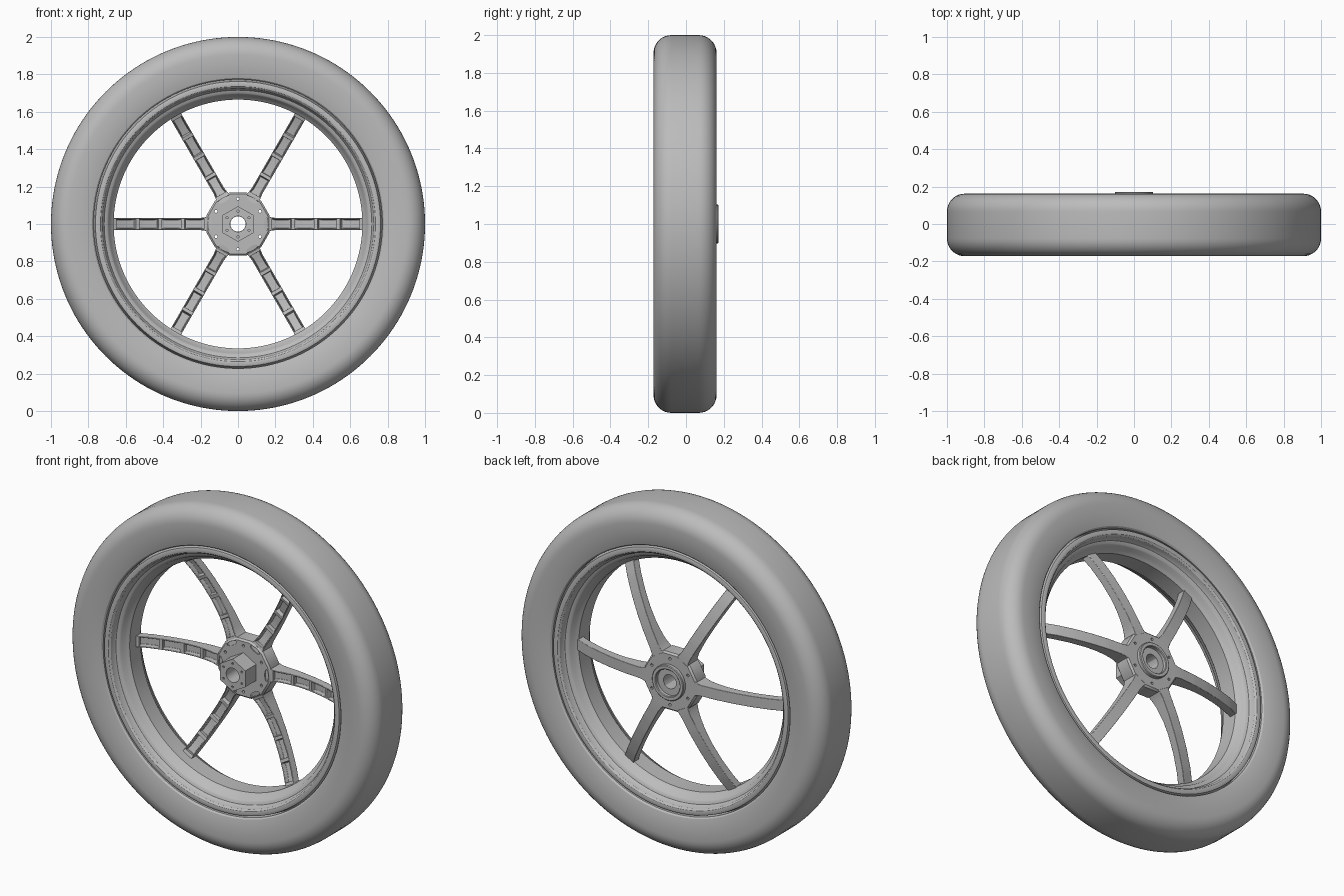
import bpy, bmesh, math
from mathutils import Matrix, Vector

if "Cube" in bpy.data.objects:
    bpy.data.objects.remove(bpy.data.objects["Cube"])

CENTRE = Vector((0, 0, 1))

grey = bpy.data.materials.new("plain_grey")
grey.use_nodes = True
grey.diffuse_color = (0.5, 0.5, 0.5, 1)
grey.node_tree.nodes["Principled BSDF"].inputs["Base Color"].default_value = (0.5, 0.5, 0.5, 1)


def finish(name, bm, angle=30):
    bmesh.ops.recalc_face_normals(bm, faces=bm.faces)
    mesh = bpy.data.meshes.new(name)
    bm.to_mesh(mesh)
    bm.free()
    mesh.materials.append(grey)
    ob = bpy.data.objects.new(name, mesh)
    bpy.context.collection.objects.link(ob)
    ob.location = CENTRE
    smooth(ob, angle)
    return ob


def smooth(ob, angle=30):
    bpy.ops.object.select_all(action="DESELECT")
    ob.select_set(True)
    bpy.context.view_layer.objects.active = ob
    bpy.ops.object.shade_smooth_by_angle(angle=math.radians(angle))


def lathe(name, profile, steps=128, turn=0.0):
    """Spin a closed (radius, y) outline round the axle."""
    bm = bmesh.new()
    rings = []
    for i in range(steps):
        a = turn + math.tau * i / steps
        rings.append([bm.verts.new((r * math.cos(a), y, r * math.sin(a))) for r, y in profile])
    n = len(profile)
    for i in range(steps):
        p, q = rings[i], rings[(i + 1) % steps]
        for j in range(n):
            k = (j + 1) % n
            bm.faces.new((p[j], p[k], q[k], q[j]))
    return finish(name, bm)


def cylinder(bm, r, y0, y1, x=0.0, z=0.0, sides=24, scale=(1, 1)):
    m = (Matrix.Translation((x, (y0 + y1) / 2, z))
         @ Matrix.Diagonal((scale[0], 1, scale[1], 1))
         @ Matrix.Rotation(math.pi / 2, 4, "X"))
    bmesh.ops.create_cone(bm, cap_ends=True, segments=sides, radius1=r, radius2=r,
                          depth=y1 - y0, matrix=m)


def cut(ob, bm):
    """Subtract the solids in bm from ob."""
    tool = finish("cutter", bm)
    tool.hide_render = True
    mod = ob.modifiers.new("cut", "BOOLEAN")
    mod.operation, mod.object, mod.solver = "DIFFERENCE", tool, "EXACT"
    bpy.context.view_layer.objects.active = ob
    bpy.ops.object.modifier_apply(modifier=mod.name)
    bpy.data.objects.remove(tool)
    smooth(ob)


def both_sides(half):
    return half + [(r, -y) for r, y in reversed(half)]


# Tyre: square tread with round shoulders
shoulder = [(0.905 + 0.095 * math.cos(math.radians(a)), 0.072 + 0.095 * math.sin(math.radians(a)))
            for a in range(0, 91, 10)]
tyre = lathe("tyre", both_sides(shoulder + [(0.86, 0.166), (0.81, 0.16), (0.78, 0.152), (0.772, 0.143),
                                            (0.772, 0.1)]), 160)
tyre.location.y = -0.005

# Rim: rolled lips stepping down to a narrow well
rim = lathe("rim", both_sides([(0.775, 0.09), (0.765, 0.135), (0.762, 0.146), (0.75, 0.15), (0.735, 0.147),
                               (0.726, 0.138), (0.722, 0.115), (0.715, 0.105), (0.7, 0.1),
                               (0.692, 0.092), (0.685, 0.07), (0.672, 0.058), (0.665, 0.05)]), 160)
rim.location.y = -0.005


def curve_y(points, r):
    """Smoothly interpolate y along a list of (radius, y)."""
    for (r0, y0), (r1, y1) in zip(points, points[1:]):
        if r <= r1:
            t = (r - r0) / (r1 - r0)
            return y0 + (y1 - y0) * t
    return points[-1][1]


# Spokes: dished arms, thicker at the hub, with four pockets in the front
BACK = [(0.1, 0.15), (0.2, 0.149), (0.3, 0.142), (0.4, 0.128), (0.5, 0.107), (0.6, 0.078), (0.68, 0.045)]
FRONT = [(0.1, 0.05), (0.17, 0.06), (0.24, 0.077), (0.32, 0.084), (0.4, 0.079), (0.5, 0.06),
         (0.6, 0.03), (0.68, -0.004)]
stations, pocketed = [0.1], []
for p in range(4):
    start = 0.178 + p * 0.121
    for k in range(5):
        stations.append(start + k * 0.028)
    pocketed += range(1 + 5 * p, 5 + 5 * p)
stations.append(0.68)

for s in range(6):
    bm = bmesh.new()
    rows = []
    for r in stations:
        w = 0.032 + max(0, 0.19 - r) * 0.3
        f, b = curve_y(FRONT, r), curve_y(BACK, r)
        rows.append([bm.verts.new(c) for c in ((r, f, -w), (r, f, w), (r, b, w), (r, b, -w))])
    fronts = []
    for i, (p, q) in enumerate(zip(rows, rows[1:])):
        for j in range(4):
            face = bm.faces.new((p[j], p[(j + 1) % 4], q[(j + 1) % 4], q[j]))
            if j == 0 and i in pocketed:
                fronts.append(face)
    bm.faces.new(rows[0])
    bm.faces.new(rows[-1])
    bmesh.ops.recalc_face_normals(bm, faces=bm.faces)
    bmesh.ops.inset_region(bm, faces=fronts, thickness=0.007, depth=0)
    bmesh.ops.inset_region(bm, faces=fronts, thickness=0.003, depth=-0.025)
    bm.transform(Matrix.Rotation(s * math.pi / 3, 4, "Y"))
    spoke = finish(f"spoke_{s + 1}", bm)
    bevel = spoke.modifiers.new("soft_edges", "BEVEL")
    bevel.width, bevel.segments = 0.003, 2

# Hub: twelve-sided body with bolt holes and a slot at each spoke root
hub = lathe("hub_body", [(0.042, 0.05), (0.165, 0.05), (0.175, 0.06), (0.175, 0.14), (0.165, 0.15), (0.042, 0.15)],
            12, math.pi / 12)
holes = bmesh.new()
for s in range(6):
    a = s * math.pi / 3
    b = a + math.pi / 6
    cylinder(holes, 0.008, 0.0, 0.2, 0.135 * math.cos(b), 0.135 * math.sin(b), 12)
    slot = bmesh.new()
    cylinder(slot, 0.012, 0.03, 0.07, 0.15, 0, 16, (1, 2.9))
    slot.transform(Matrix.Rotation(a, 4, "Y"))
    temp = bpy.data.meshes.new("slot")
    slot.to_mesh(temp)
    slot.free()
    holes.from_mesh(temp)
    bpy.data.meshes.remove(temp)
cut(hub, holes)

# Hexagonal boss on the front with a bore and small screw holes
boss = bmesh.new()
cylinder(boss, 0.095, -0.05, 0.055, sides=6)
boss = finish("hex_boss", boss)
boss_holes = bmesh.new()
cylinder(boss_holes, 0.042, -0.1, 0.1, sides=40)
cylinder(boss_holes, 0.056, -0.1, -0.035, sides=40)
for s in range(6):
    a = math.pi / 6 + s * math.pi / 3
    cylinder(boss_holes, 0.006, -0.1, -0.03, 0.068 * math.cos(a), 0.068 * math.sin(a), 10)
cut(boss, boss_holes)

# Bearing housing on the back with a recessed seat
lathe("bearing_housing", [(0.042, 0.1), (0.042, 0.125), (0.06, 0.125), (0.06, 0.14), (0.078, 0.14), (0.078, 0.168),
                          (0.082, 0.172), (0.098, 0.172), (0.102, 0.168), (0.102, 0.1)], 64)
